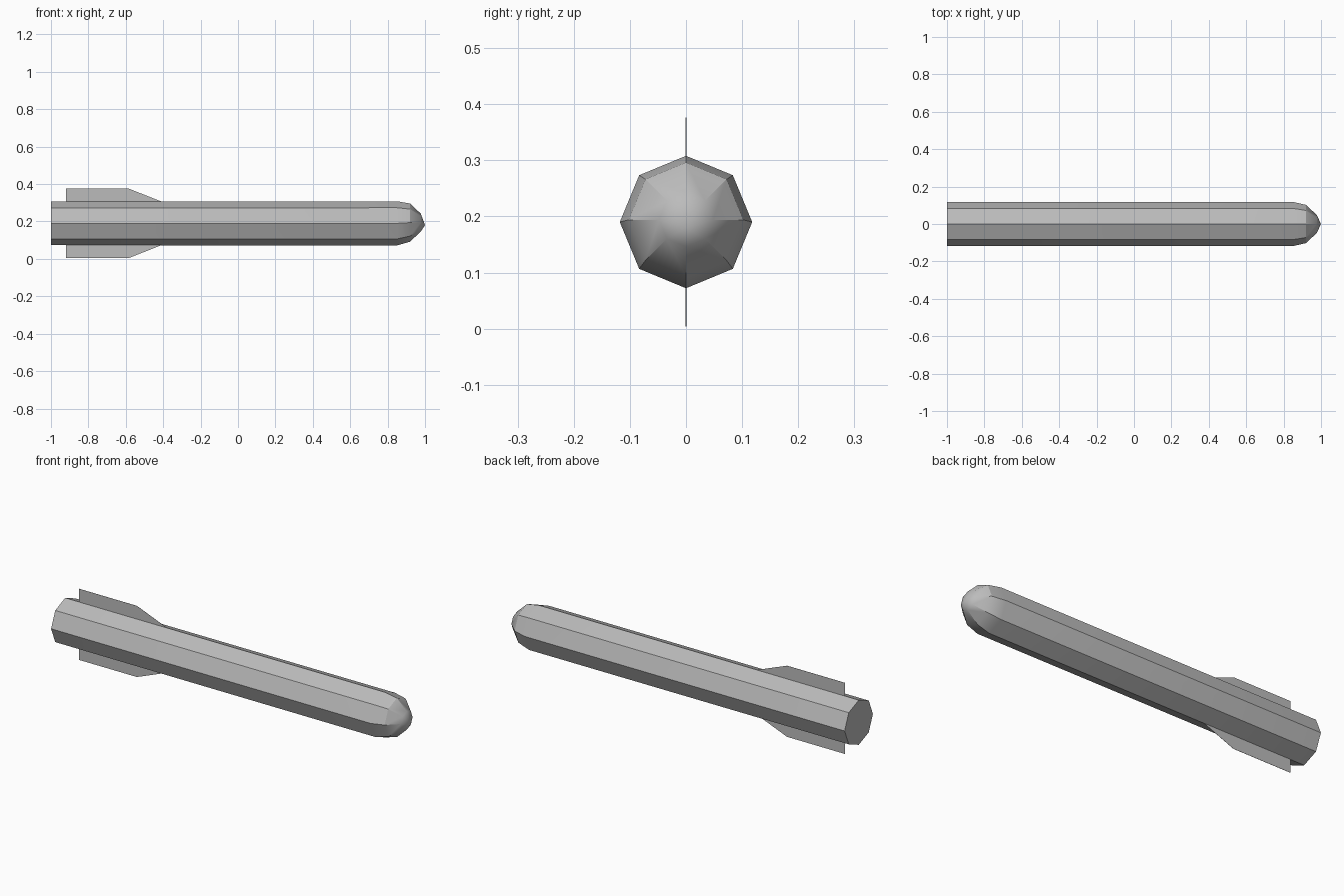
import bpy, bmesh
from math import sin, cos, tau, radians

cube = bpy.data.objects.get("Cube")
if cube:
    bpy.data.objects.remove(cube, do_unlink=True)

AXIS_Z = 0.19
SIDES = 8

grey = bpy.data.materials.new("plain_grey")
grey.use_nodes = True
colour = (0.5, 0.5, 0.5, 1)
grey.diffuse_color = colour
grey.node_tree.nodes["Principled BSDF"].inputs["Base Color"].default_value = colour


def make_object(name, bm):
    mesh = bpy.data.meshes.new(name)
    bm.to_mesh(mesh)
    bm.free()
    mesh.materials.append(grey)
    obj = bpy.data.objects.new(name, mesh)
    bpy.context.collection.objects.link(obj)
    return obj


# Octagonal body: rings of (x, radius, centre height) joined along the axis
bm = bmesh.new()
profile = [(-1.0, 0.117, 0.19), (0.85, 0.118, 0.19),
           (0.92, 0.102, 0.194), (0.977, 0.048, 0.194)]
rings = []
for x, r, z in profile:
    rings.append([bm.verts.new((x, r * sin(i * tau / SIDES), z + r * cos(i * tau / SIDES)))
                  for i in range(SIDES)])
for a, b in zip(rings, rings[1:]):
    for i in range(SIDES):
        j = (i + 1) % SIDES
        bm.faces.new((a[i], a[j], b[j], b[i]))
bm.faces.new(rings[0])

# Blunt nose tip, slightly below the axis
tip = bm.verts.new((1.0, 0.0, 0.18))
for i in range(SIDES):
    bm.faces.new((rings[-1][i], rings[-1][(i + 1) % SIDES], tip))
bmesh.ops.recalc_face_normals(bm, faces=bm.faces)
body = make_object("body", bm)
bpy.ops.object.select_all(action='DESELECT')
body.select_set(True)
bpy.context.view_layer.objects.active = body
bpy.ops.object.shade_smooth_by_angle(angle=radians(30))

# Paper-thin upper and lower tail fins
outline = [(-0.92, 0.1), (-0.92, 0.186), (-0.585, 0.186), (-0.41, 0.117), (-0.41, 0.1)]
for name, side in (("upper_fin", 1), ("lower_fin", -1)):
    bm = bmesh.new()
    front = [bm.verts.new((x, -0.0005, AXIS_Z + side * h)) for x, h in outline]
    back = [bm.verts.new((x, 0.0005, AXIS_Z + side * h)) for x, h in outline]
    bm.faces.new(front)
    bm.faces.new(back[::-1])
    for i in range(len(outline)):
        j = (i + 1) % len(outline)
        bm.faces.new((front[i], front[j], back[j], back[i]))
    bmesh.ops.recalc_face_normals(bm, faces=bm.faces)
    make_object(name, bm)
